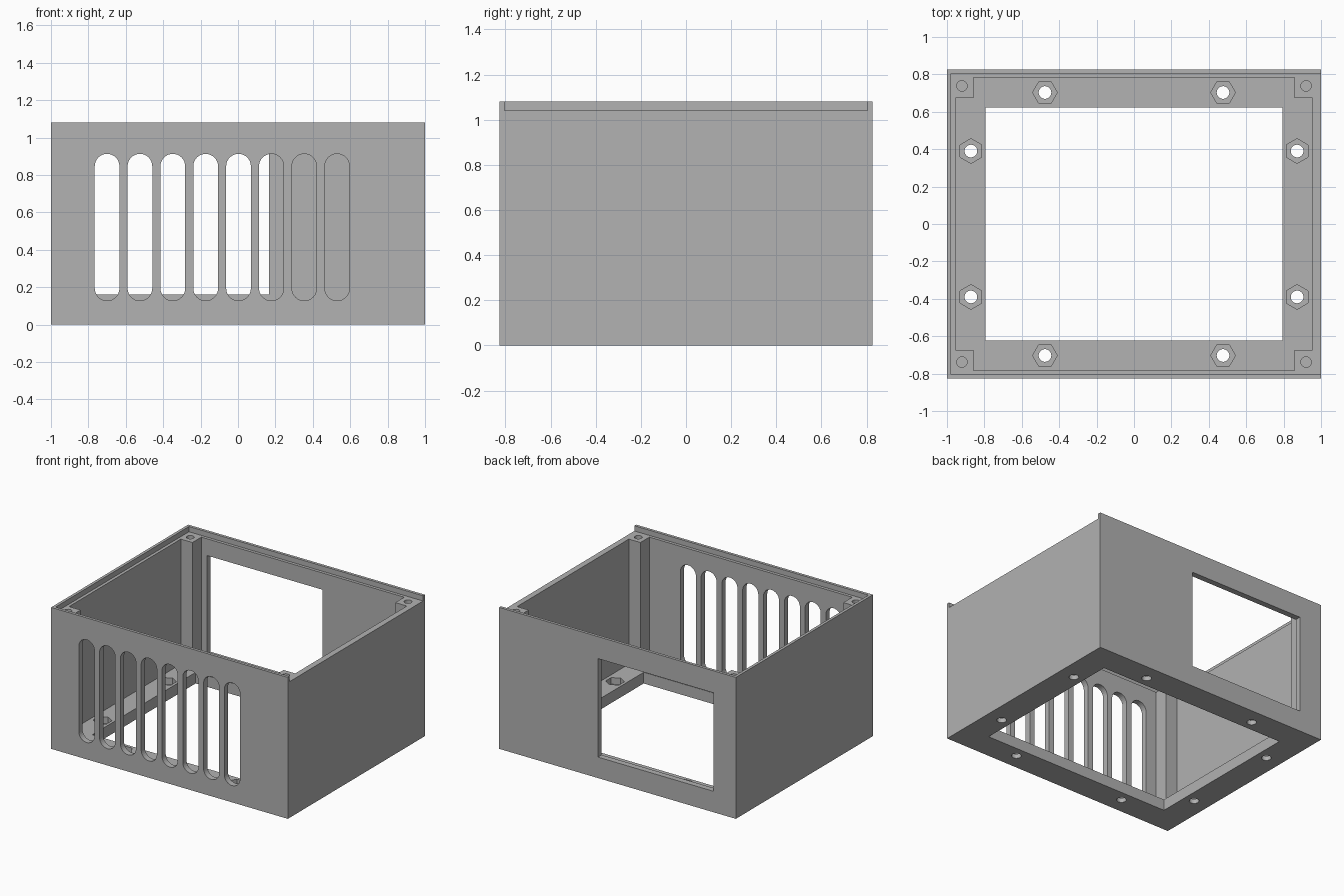
import bpy, bmesh, math
from mathutils import Matrix, Vector

cube = bpy.data.objects.get("Cube")
if cube:
    bpy.data.objects.remove(cube, do_unlink=True)

W, D, H = 1.0, 0.827, 1.08       # half width, half depth, height
WALL, LIP = 0.045, 0.022         # wall and lid rim thickness
LEDGE, FLOOR = 1.04, 0.085       # lid ledge height, floor thickness

grey = bpy.data.materials.new("plain_grey")
grey.use_nodes = True
colour = (0.445, 0.445, 0.445, 1)
grey.diffuse_color = colour
grey.node_tree.nodes["Principled BSDF"].inputs["Base Color"].default_value = colour


def rect(x0, x1, y0, y1):
    return [(x0, y0), (x1, y0), (x1, y1), (x0, y1)]


def ring(cx, cy, r, n, turn=0.0):
    return [(cx + r * math.cos(turn + math.tau * i / n),
             cy + r * math.sin(turn + math.tau * i / n)) for i in range(n)]


def slot(cx, z0, z1, r, n=16):
    arc = [math.pi * i / n for i in range(n + 1)]
    top = [(cx + r * math.cos(a), z1 - r + r * math.sin(a)) for a in arc]
    low = [(cx - r * math.cos(a), z0 + r - r * math.sin(a)) for a in arc]
    return top + low


def prisms(name, outlines, lo, hi, upright=False):
    """Extrude outlines along z, or along y when upright (outline in x, z)."""
    bm = bmesh.new()
    for pts in outlines:
        if upright:
            base = [bm.verts.new((x, lo, z)) for x, z in pts]
            step = Vector((0, hi - lo, 0))
        else:
            base = [bm.verts.new((x, y, lo)) for x, y in pts]
            step = Vector((0, 0, hi - lo))
        face = bm.faces.new(base)
        out = bmesh.ops.extrude_face_region(bm, geom=[face])["geom"]
        bmesh.ops.translate(bm, vec=step,
                            verts=[v for v in out if isinstance(v, bmesh.types.BMVert)])
    bmesh.ops.recalc_face_normals(bm, faces=bm.faces)
    mesh = bpy.data.meshes.new(name)
    bm.to_mesh(mesh)
    bm.free()
    mesh.materials.append(grey)
    obj = bpy.data.objects.new(name, mesh)
    bpy.context.collection.objects.link(obj)
    return obj


body = prisms("enclosure_body", [rect(-W, W, -D, D)], 0, H)


def cut(name, outlines, lo, hi, upright=False):
    cutter = prisms(name, outlines, lo, hi, upright)
    cutter.hide_render = True
    mod = body.modifiers.new(name, "BOOLEAN")
    mod.operation, mod.solver, mod.object = "DIFFERENCE", "EXACT", cutter
    bpy.context.view_layer.objects.active = body
    bpy.ops.object.modifier_apply(modifier=name)
    bpy.data.objects.remove(cutter, do_unlink=True)


# Cavity with a cross-shaped plan, which leaves the four corner posts
ix, iy, px, py = W - WALL, D - WALL, 0.857, 0.674
cross = [(-px, -iy), (px, -iy), (px, -py), (ix, -py), (ix, py), (px, py),
         (px, iy), (-px, iy), (-px, py), (-ix, py), (-ix, -py), (-px, -py)]
cut("cavity", [cross], FLOOR, H + 0.1)

# Lid recess, open on the +x side
cut("lid_recess", [rect(LIP - W, W + 0.1, LIP - D, D - LIP)], LEDGE, H + 0.1)

# Large opening in the floor
cut("floor_opening", [rect(-0.794, 0.794, -0.623, 0.623)], -0.1, 0.3)

# Blind screw holes in the posts
cut("post_holes", [ring(sx * 0.92, sy * 0.738, 0.028, 24)
                   for sx in (-1, 1) for sy in (-1, 1)], 0.6, H + 0.1)

# Bolt holes with hexagonal nut pockets in the floor rim
spots = [(sx * 0.476, sy * 0.703, 0) for sx in (-1, 1) for sy in (-1, 1)]
spots += [(sx * 0.872, sy * 0.39, math.pi / 6) for sx in (-1, 1) for sy in (-1, 1)]
cut("bolt_holes", [ring(x, y, 0.034, 24) for x, y, t in spots], -0.1, 0.2)
cut("nut_pockets", [ring(x, y, 0.066, 6, t) for x, y, t in spots], 0.035, 0.2)

# Front ventilation slots and the back window
cut("vent_slots", [slot(-0.70 + 0.1757 * i, 0.128, 0.913, 0.066) for i in range(8)],
    -D - 0.1, -iy + 0.05, True)
cut("back_window", [rect(-0.81, 0.165, 0.16, 0.912)], iy - 0.05, D + 0.1, True)

# Flat shading keeps every machined edge crisp
body.data.materials.clear()
body.data.materials.append(grey)
for poly in body.data.polygons:
    poly.use_smooth = False
    poly.material_index = 0
